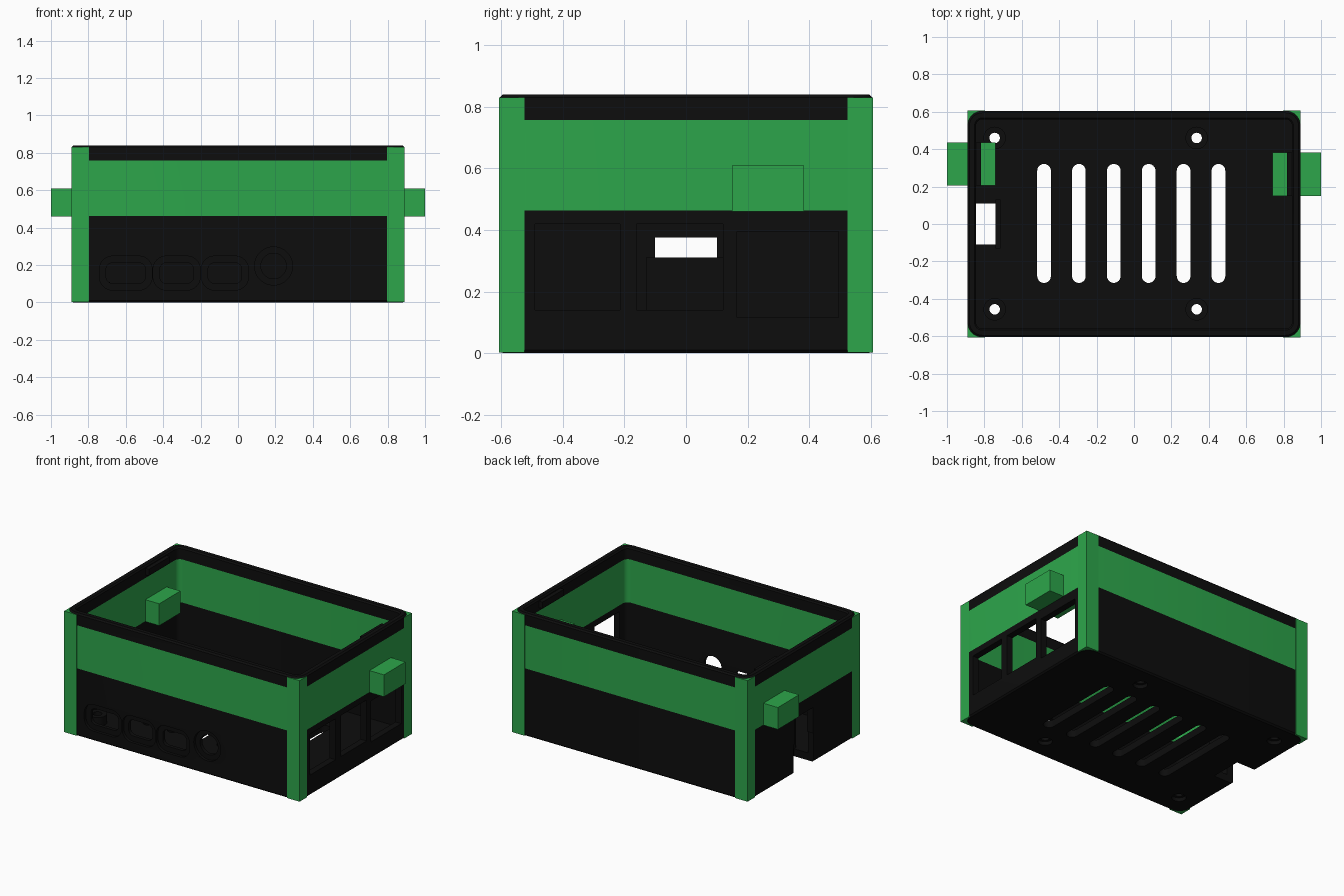
import bpy, bmesh, math
from mathutils import Vector

if "Cube" in bpy.data.objects:
    bpy.data.objects.remove(bpy.data.objects["Cube"])

HX, HY, H = 0.89, 0.605, 0.84      # outer half sizes and height
WALL, FLOOR, R = 0.045, 0.05, 0.08


def material(name, rgb):
    m = bpy.data.materials.new(name)
    m.diffuse_color = (*rgb, 1)
    m.use_nodes = True
    m.node_tree.nodes["Principled BSDF"].inputs["Base Color"].default_value = m.diffuse_color
    return m


BLACK = material("matte_black", (0.004, 0.004, 0.004))
GREEN = material("leaf_green", (0.026, 0.38, 0.07))


def make(name, bm, mat):
    bmesh.ops.recalc_face_normals(bm, faces=bm.faces)
    me = bpy.data.meshes.new(name)
    bm.to_mesh(me)
    bm.free()
    me.materials.append(mat)
    ob = bpy.data.objects.new(name, me)
    bpy.context.collection.objects.link(ob)
    return ob


def rounded_rect(hx, hy, r, n=8):
    pts = []
    for k, (sx, sy) in enumerate(((1, 1), (-1, 1), (-1, -1), (1, -1))):
        for i in range(n + 1):
            a = math.pi / 2 * (k + i / n)
            pts.append((sx * (hx - r) + r * math.cos(a), sy * (hy - r) + r * math.sin(a)))
    return pts


def loft(name, loops, mat):
    """Skin a list of point loops and cap both ends."""
    bm = bmesh.new()
    rings = [[bm.verts.new(p) for p in loop] for loop in loops]
    n = len(rings[0])
    for a, b in zip(rings, rings[1:]):
        for i in range(n):
            j = (i + 1) % n
            bm.faces.new((a[i], a[j], b[j], b[i]))
    bm.faces.new(rings[0])
    bm.faces.new(rings[-1])
    return make(name, bm, mat)


def box(name, x0, x1, y0, y1, z0, z1, mat=BLACK):
    pts = ((x0, y0), (x1, y0), (x1, y1), (x0, y1))
    return loft(name, [[(x, y, z) for x, y in pts] for z in (z0, z1)], mat)


def pill(name, cx, cy, hx, hy, r, d0, d1, axis="z"):
    """Rounded prism along z, or along y for the front openings."""
    loops = []
    for d in (d0, d1):
        pts = rounded_rect(hx, hy, r)
        loops.append([(cx + u, cy + v, d) if axis == "z" else (cx + u, d, cy + v) for u, v in pts])
    return loft(name, loops, BLACK)


def combine(target, other, op):
    mod = target.modifiers.new(op.lower(), 'BOOLEAN')
    mod.object, mod.operation, mod.solver = other, op, 'EXACT'
    bpy.context.view_layer.objects.active = target
    bpy.ops.object.modifier_apply(modifier=mod.name)
    bpy.data.objects.remove(other, do_unlink=True)


# Case shell: chamfered outside, open top, inner floor
loops = []
for inset, z in ((0.01, 0), (0, 0.01), (0, H - 0.01), (0.01, H),
                 (WALL - 0.008, H), (WALL, H - 0.01), (WALL, FLOOR)):
    pts = rounded_rect(HX - inset, HY - inset, R - inset)
    loops.append([(x, y, z) for x, y in pts])
case = loft("case_shell", loops, BLACK)

# Screw bosses on the floor and guard behind the card slot
screws = [(x, y) for x in (-0.745, 0.335) for y in (-0.456, 0.46)]
for x, y in screws:
    combine(case, pill("boss", x, y, 0.06, 0.06, 0.06, 0.02, 0.11), 'UNION')
combine(case, box("card_guard", -0.74, -0.715, -0.13, 0.13, 0.02, 0.31), 'UNION')

# Screw holes with countersinks
for x, y in screws:
    combine(case, pill("screw_hole", x, y, 0.028, 0.028, 0.028, -0.1, 0.3), 'DIFFERENCE')
    combine(case, pill("screw_sink", x, y, 0.045, 0.045, 0.045, -0.1, 0.025), 'DIFFERENCE')

# Ventilation slots
for i in range(6):
    combine(case, pill("vent", -0.481 + 0.1865 * i, 0.003, 0.0365, 0.318, 0.0365, -0.1, 0.2), 'DIFFERENCE')

# Front ports: shallow surround, then through hole
for cx, cz, hx, hz, r, rim in ((-0.6, 0.157, 0.105, 0.055, 0.035, 0.036),
                               (-0.328, 0.157, 0.09, 0.055, 0.035, 0.036),
                               (-0.07, 0.157, 0.09, 0.055, 0.035, 0.036),
                               (0.19, 0.195, 0.068, 0.068, 0.068, 0.034)):
    combine(case, pill("surround", cx, cz, hx + rim, hz + rim, r + rim, -0.7, -HY + 0.02, "y"), 'DIFFERENCE')
    combine(case, pill("port", cx, cz, hx, hz, r, -0.7, -0.5, "y"), 'DIFFERENCE')

# Right side ports
for y0, y1, z0, z1 in ((-0.49, -0.215, 0.14, 0.42), (-0.16, 0.12, 0.14, 0.42), (0.165, 0.495, 0.115, 0.395)):
    combine(case, box("side_port", 0.8, 1.0, y0, y1, z0, z1), 'DIFFERENCE')

# Card notch through left wall and floor
combine(case, box("card_notch", -1.0, -0.74, -0.11, 0.11, -0.1, 0.2), 'DIFFERENCE')
combine(case, box("card_window", -1.0, -0.8, -0.1, 0.1, 0.1, 0.375), 'DIFFERENCE')

# Green band: split the walls at two heights and colour between them
case.data.materials.append(GREEN)
bm = bmesh.new()
bm.from_mesh(case.data)
for z in (0.463, 0.758):
    bmesh.ops.bisect_plane(bm, geom=bm.verts[:] + bm.edges[:] + bm.faces[:],
                           plane_co=Vector((0, 0, z)), plane_no=Vector((0, 0, 1)))
for f in bm.faces:
    f.material_index = int(0.463 < f.calc_center_median().z < 0.758)
bm.to_mesh(case.data)
bm.free()
bpy.ops.object.select_all(action='DESELECT')
case.select_set(True)
bpy.context.view_layer.objects.active = case
bpy.ops.object.shade_smooth_by_angle(angle=math.radians(30))

# Square corner posts, L-shaped so they stay within the walls
L = ((0.797, 0.607), (0.797, 0.575), (0.855, 0.575), (0.855, 0.525), (0.891, 0.525), (0.891, 0.607))
for sx, side in ((1, "right"), (-1, "left")):
    for sy, end in ((1, "back"), (-1, "front")):
        loft(f"corner_post_{end}_{side}",
             [[(sx * x, sy * y, z) for x, y in L] for z in (0.002, 0.83)], GREEN)

# Side blocks through the walls, each under a small black rim tab
for name, s, y0, y1 in (("left", -1, 0.205, 0.435), ("right", 1, 0.15, 0.383)):
    box(f"side_block_{name}", *sorted((s * 0.74, s * 1.0)), y0, y1, 0.46, 0.61, GREEN)
    box(f"rim_tab_{name}", *sorted((s * 0.818, s * 0.86)), y0, y1, 0.78, 0.825)
